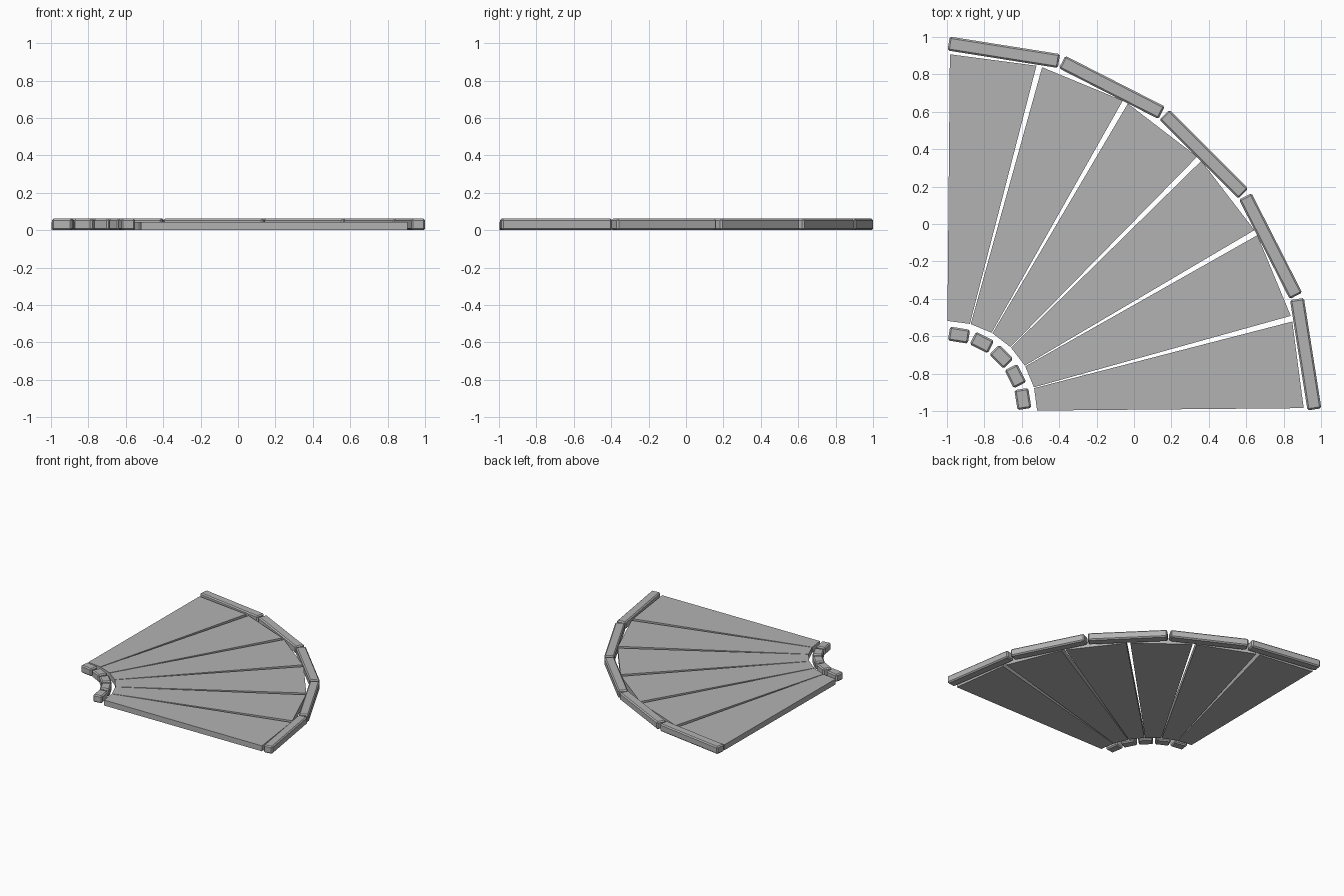
import bpy, bmesh, math
from mathutils import Matrix

if "Cube" in bpy.data.objects:
    bpy.data.objects.remove(bpy.data.objects["Cube"])

# Corner of the quarter circle that every piece fans out from
CORNER = Matrix.Translation((-1, -1, 0))

stone = bpy.data.materials.new("grey stone")
stone.diffuse_color = (0.45, 0.45, 0.45, 1)
stone.use_nodes = True
stone.node_tree.nodes["Principled BSDF"].inputs["Base Color"].default_value = stone.diffuse_color


def prism(name, outline, top, angle, bevel=0.0):
    """Extrude an outline (radius, sideways) upward and turn it about the corner."""
    bm = bmesh.new()
    face = bm.faces.new([bm.verts.new((x, y, 0)) for x, y in outline])
    ext = bmesh.ops.extrude_face_region(bm, geom=[face])
    for v in ext["geom"]:
        if isinstance(v, bmesh.types.BMVert):
            v.co.z = top
    bmesh.ops.recalc_face_normals(bm, faces=bm.faces[:])
    if bevel:
        bmesh.ops.bevel(bm, geom=bm.edges[:], offset=bevel, segments=1,
                        affect='EDGES', profile=0.5)
    bm.transform(CORNER @ Matrix.Rotation(math.radians(angle), 4, 'Z'))
    mesh = bpy.data.meshes.new(name)
    bm.to_mesh(mesh)
    bm.free()
    mesh.materials.append(stone)
    obj = bpy.data.objects.new(name, mesh)
    bpy.context.collection.objects.link(obj)


def block(radius, width, length):
    a, b, h = radius - width / 2, radius + width / 2, length / 2
    return [(a, -h), (b, -h), (b, h), (a, h)]


# Six tapered paving slabs
for i in range(6):
    prism(f"paving_slab_{i + 1}",
          [(0.478, -0.0605), (1.893, -0.2335), (1.893, 0.2335), (0.478, 0.0605)],
          0.045, 7.5 + 15 * i)

# Five short inner and five long outer kerb stones
for i in range(5):
    angle = 9 + 18 * i
    prism(f"inner_kerb_{i + 1}", block(0.411, 0.075, 0.108), 0.062, angle, 0.009)
    prism(f"outer_kerb_{i + 1}", block(1.942, 0.075, 0.597), 0.062, angle, 0.009)
